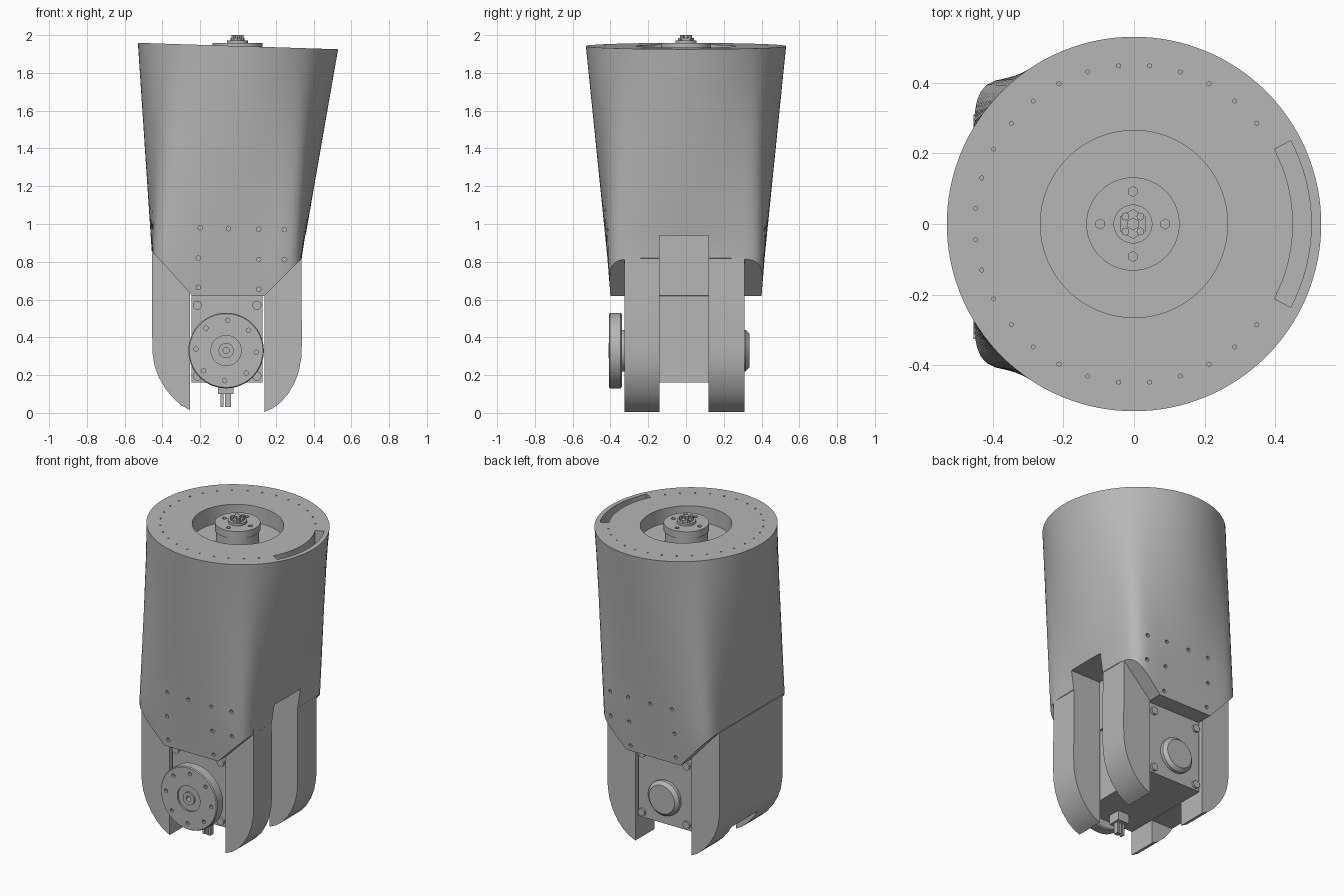
import bpy, bmesh, math
from mathutils import Vector, Matrix

if "Cube" in bpy.data.objects:
    bpy.data.objects.remove(bpy.data.objects["Cube"])

grey = bpy.data.materials.new("plain grey")
grey.use_nodes = True
COL = (0.47, 0.47, 0.47, 1)
grey.diffuse_color = COL
grey.node_tree.nodes["Principled BSDF"].inputs["Base Color"].default_value = COL


def finish(bm, name):
    bmesh.ops.recalc_face_normals(bm, faces=bm.faces[:])
    me = bpy.data.meshes.new(name)
    bm.to_mesh(me)
    bm.free()
    me.materials.append(grey)
    ob = bpy.data.objects.new(name, me)
    bpy.context.collection.objects.link(ob)
    return ob


def smooth(ob, deg=30):
    bpy.ops.object.select_all(action='DESELECT')
    ob.select_set(True)
    bpy.context.view_layer.objects.active = ob
    bpy.ops.object.shade_smooth_by_angle(angle=math.radians(deg))


def cut(ob, cutter):
    """Subtract the cutter, keep the result as plain mesh."""
    mod = ob.modifiers.new("cut", 'BOOLEAN')
    mod.operation, mod.solver, mod.object = 'DIFFERENCE', 'EXACT', cutter
    cutter.hide_render = True
    dg = bpy.context.evaluated_depsgraph_get()
    me = bpy.data.meshes.new_from_object(ob.evaluated_get(dg))
    ob.modifiers.clear()
    ob.data = me
    bpy.data.objects.remove(cutter)


def add_box(bm, lo, hi):
    lo, hi = Vector(lo), Vector(hi)
    m = Matrix.Translation((lo + hi) / 2) @ Matrix.Diagonal((*(hi - lo), 1))
    bmesh.ops.create_cube(bm, size=1, matrix=m)


def box(name, lo, hi):
    bm = bmesh.new()
    add_box(bm, lo, hi)
    return finish(bm, name)


def add_cyl(bm, r, a, b, seg=8):
    a, b = Vector(a), Vector(b)
    m = Matrix.Translation((a + b) / 2) @ (b - a).to_track_quat('Z', 'Y').to_matrix().to_4x4()
    bmesh.ops.create_cone(bm, cap_ends=True, segments=seg, radius1=r, radius2=r,
                          depth=(b - a).length, matrix=m)


def lathe(name, prof, origin, axis, seg=64):
    """Spin (radius, height) points round an axis, starting and ending at radius 0."""
    bm = bmesh.new()
    rot = Vector(axis).to_track_quat('Z', 'Y').to_matrix()
    vs = [bm.verts.new(Vector((r, 0, h))) for r, h in prof]
    es = [bm.edges.new(p) for p in zip(vs, vs[1:])]
    bmesh.ops.spin(bm, geom=vs + es, cent=(0, 0, 0), axis=(0, 0, 1),
                   angle=2 * math.pi, steps=seg, use_merge=True)
    bmesh.ops.remove_doubles(bm, verts=bm.verts[:], dist=1e-5)
    for v in bm.verts:
        v.co = rot @ v.co + Vector(origin)
    return finish(bm, name)


def prism(name, prof, y0, y1):
    """Extrude an x-z outline along y."""
    bm = bmesh.new()
    f = bm.faces.new([bm.verts.new((x, y0, z)) for x, z in prof])
    g = bmesh.ops.extrude_face_region(bm, geom=[f])["geom"]
    bmesh.ops.translate(bm, vec=(0, y1 - y0, 0),
                        verts=[v for v in g if isinstance(v, bmesh.types.BMVert)])
    return finish(bm, name)


def top_z(x):
    return 1.942 - 0.032 * x


# Sleeve: rounded rectangle below lofted to a tilted circle above
N = 128


def sleeve_point(k, t, b):
    th = 2 * math.pi * k / N
    c, s = math.cos(th), math.sin(th)
    r = ((abs(c) / 0.397) ** 9 + (abs(s) / b) ** 9) ** (-1 / 9)
    low, high = Vector((-0.058 + r * c, r * s)), Vector((0.53 * c, 0.53 * s))
    return low.lerp(high, t)


bm = bmesh.new()
rings = []
for t, b in [(-1, 0.4), (0, 0.417)] + [(i / 10, 0.417) for i in range(1, 11)]:
    ring = []
    for k in range(N):
        p = sleeve_point(k, max(t, 0), b)
        z = 0.62 if t < 0 else 0.83 + t * (top_z(p.x) - 0.83)
        ring.append(bm.verts.new((p.x, p.y, z)))
    rings.append(ring)
for lo, hi in zip(rings, rings[1:]):
    for k in range(N):
        j = (k + 1) % N
        bm.faces.new((lo[k], lo[j], hi[j], hi[k]))
bm.faces.new(rings[0][::-1])
bm.faces.new(rings[-1])
# slanted lower corners
for co, no in [((0.14, 0, 0.62), (1, 0, -1)), ((-0.25, 0, 0.63), (-1.1, 0, -1))]:
    r = bmesh.ops.bisect_plane(bm, geom=bm.verts[:] + bm.edges[:] + bm.faces[:],
                               plane_co=co, plane_no=no, clear_outer=True)
    bmesh.ops.holes_fill(bm, edges=[e for e in bm.edges if e.is_boundary], sides=0)
sleeve = finish(bm, "sleeve")

# Central well, curved top slot, side channel
bm = bmesh.new()
add_cyl(bm, 0.265, (0, 0, 1.84), (0, 0, 2.1), 64)
cut(sleeve, finish(bm, "well_cutter"))
bm = bmesh.new()
angs = [math.radians(-28 + 56 * i / 16) for i in range(17)]
loop = [(0.45, a) for a in angs] + [(0.502, a) for a in reversed(angs)]
f = bm.faces.new([bm.verts.new((r * math.cos(a), r * math.sin(a), 1.79)) for r, a in loop])
g = bmesh.ops.extrude_face_region(bm, geom=[f])["geom"]
bmesh.ops.translate(bm, vec=(0, 0, 0.3), verts=[v for v in g if isinstance(v, bmesh.types.BMVert)])
cut(sleeve, finish(bm, "slot_cutter"))
cut(sleeve, box("channel_cutter", (0.142, -0.14, 0.5), (0.7, 0.12, 0.94)))

# Screw holes on front and back panels, pin holes round the rim
bm = bmesh.new()
spots = [(-0.2, 0.98), (-0.05, 0.975), (0.11, 0.972), (0.245, 0.97), (-0.21, 0.82),
         (0.11, 0.812), (0.245, 0.812), (-0.21, 0.665), (0.11, 0.655)]
for x, z in spots:
    for s in (-1, 1):
        add_cyl(bm, 0.012, (x, s * 0.38, z), (x, s * 0.5, z))
for i in range(32):
    a = 2 * math.pi * (i + 0.5) / 32
    x, y = 0.45 * math.cos(a), 0.45 * math.sin(a)
    if abs(a - math.pi) < math.radians(150):
        add_cyl(bm, 0.006, (x, y, top_z(x) - 0.015), (x, y, 2), 6)
cut(sleeve, finish(bm, "hole_cutter"))
smooth(sleeve)

# Side legs with rounded toes
left_leg = prism("left_legs", [(0.14, 0.005), (0.185, 0.025), (0.225, 0.055), (0.265, 0.1),
                               (0.3, 0.16), (0.322, 0.22), (0.335, 0.29), (0.338, 0.36),
                               (0.336, 0.88), (0.14, 0.88)], -0.325, 0.31)
cut(left_leg, box("left_gap", (0.0, -0.14, -0.1), (0.7, 0.12, 1.2)))
right_leg = prism("right_legs", [(-0.255, 0.015), (-0.3, 0.04), (-0.345, 0.08), (-0.385, 0.13),
                                 (-0.42, 0.19), (-0.442, 0.25), (-0.453, 0.32), (-0.454, 0.4),
                                 (-0.454, 0.85), (-0.255, 0.85)], -0.325, 0.31)
cut(right_leg, box("right_gap", (-0.7, -0.14, -0.1), (0, 0.12, 0.165)))
smooth(left_leg)
smooth(right_leg)

# Servo body with rear corner bosses and connector
box("servo_body", (-0.245, -0.31, 0.16), (0.13, 0.295, 0.66))
bm = bmesh.new()
for x in (-0.215, 0.1):
    for z in (0.195, 0.57):
        add_cyl(bm, 0.024, (x, 0.29, z), (x, 0.308, z), 16)
        add_cyl(bm, 0.024, (x, -0.325, z), (x, -0.3, z), 16)
finish(bm, "servo_screws")
bm = bmesh.new()
add_box(bm, (-0.105, -0.25, 0.1), (-0.025, -0.17, 0.17))
for x in (-0.092, -0.068, -0.052):
    add_box(bm, (x, -0.225, 0.03), (x + 0.014, -0.195, 0.11))
finish(bm, "connector")

# Front drive disc with ring of bolt holes
disc = lathe("drive_disc", [(0, -0.09), (0.11, -0.09), (0.11, 0), (0.193, 0), (0.2, 0.006),
                            (0.2, 0.062), (0.195, 0.068), (0.08, 0.068), (0.08, 0.058),
                            (0.04, 0.058), (0.04, 0.07), (0.016, 0.07), (0.016, 0.03), (0, 0.03)],
             (-0.063, -0.34, 0.33), (0, -1, 0))
bm = bmesh.new()
for i in range(8):
    a = math.pi * i / 4 + math.radians(87)
    x, z = -0.063 + 0.16 * math.cos(a), 0.33 + 0.16 * math.sin(a)
    add_cyl(bm, 0.012, (x, -0.385, z), (x, -0.45, z))
cut(disc, finish(bm, "bolt_cutter"))
smooth(disc)

# Rear bearing cap
smooth(lathe("rear_cap", [(0, -0.03), (0.11, -0.03), (0.11, 0.02), (0.09, 0.04), (0, 0.04)],
             (-0.063, 0.295, 0.33), (0, 1, 0)))

# Top hub in the well, with bolt holes and a spider coupling
hub = lathe("top_hub", [(0, -0.12), (0.125, -0.12), (0.125, 0.06), (0.132, 0.06), (0.132, 0.105),
                        (0.055, 0.105), (0.055, 0.12), (0, 0.12)], (-0.003, 0, 1.852), (0, 0, 1))
bm = bmesh.new()
for i in range(4):
    a = math.pi * i / 2
    x, y = -0.003 + 0.092 * math.cos(a), 0.092 * math.sin(a)
    add_cyl(bm, 0.014, (x, y, 1.93), (x, y, 2), 6)
cut(hub, finish(bm, "hub_cutter"))
smooth(hub)
bm = bmesh.new()
add_cyl(bm, 0.042, (-0.003, 0, 1.965), (-0.003, 0, 1.985), 6)
add_cyl(bm, 0.018, (-0.003, 0, 1.98), (-0.003, 0, 2.0), 6)
for i in range(4):
    a = math.pi * (i / 2 + 0.25)
    x, y = -0.003 + 0.03 * math.cos(a), 0.03 * math.sin(a)
    add_cyl(bm, 0.011, (x, y, 1.97), (x, y, 2.0), 8)
finish(bm, "spider_coupling")
